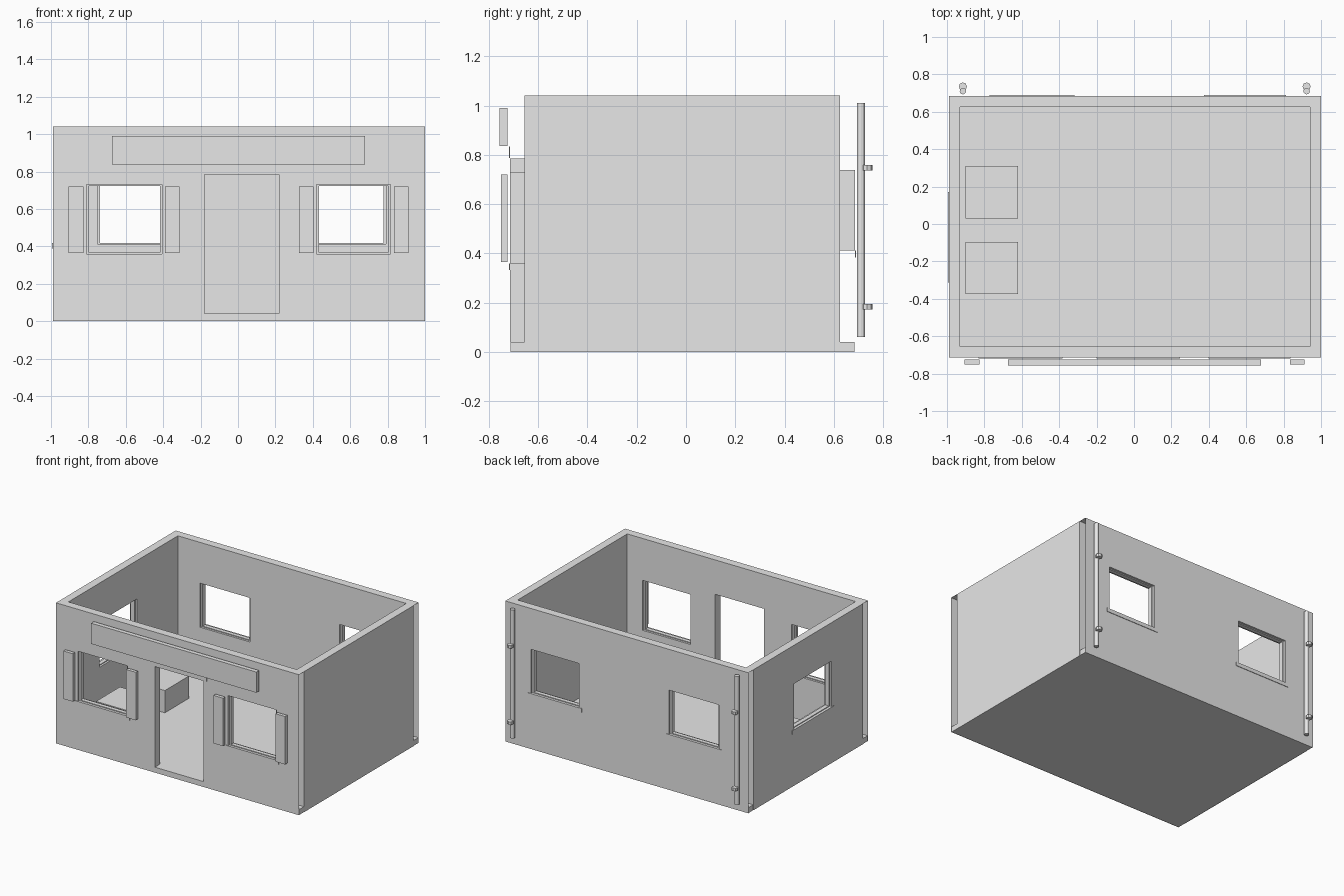
import bpy, bmesh
from mathutils import Vector

default = bpy.data.objects.get("Cube")
if default:
    bpy.data.objects.remove(default, do_unlink=True)

grey = bpy.data.materials.new("plain_grey")
grey.use_nodes = True
colour = (0.8, 0.8, 0.8, 1)
grey.diffuse_color = colour
grey.node_tree.nodes["Principled BSDF"].inputs["Base Color"].default_value = colour


def finish(name, bm):
    mesh = bpy.data.meshes.new(name)
    bm.to_mesh(mesh)
    bm.free()
    mesh.materials.append(grey)
    obj = bpy.data.objects.new(name, mesh)
    bpy.context.collection.objects.link(obj)
    return obj


def box(name, xs, ys, zs):
    """Box from its ranges along each axis."""
    bm = bmesh.new()
    bmesh.ops.create_cube(bm, size=1)
    for v in bm.verts:
        v.co = Vector([(r[0] + r[1]) / 2 + c * (r[1] - r[0]) for c, r in zip(v.co, (xs, ys, zs))])
    return finish(name, bm)


def cylinder(name, x, y, zs, radius, sides):
    bm = bmesh.new()
    bmesh.ops.create_cone(bm, cap_ends=True, segments=sides, radius1=radius,
                          radius2=radius, depth=zs[1] - zs[0])
    bmesh.ops.translate(bm, verts=bm.verts, vec=(x, y, sum(zs) / 2))
    return finish(name, bm)


def wall(name, xs, ys, openings, axis):
    """Wall running along axis, cut by openings, with open ends and bottom."""
    obj = box(name, xs, ys, (0, HEIGHT))
    for span, zs in openings:
        ranges = [(xs[0] - 0.1, xs[1] + 0.1), (ys[0] - 0.1, ys[1] + 0.1), zs]
        ranges[axis] = span
        cutter = box("opening_cutter", *ranges)
        cutter.hide_render = True
        mod = obj.modifiers.new("opening", "BOOLEAN")
        mod.operation, mod.solver, mod.object = "DIFFERENCE", "EXACT", cutter
        bpy.context.view_layer.objects.active = obj
        bpy.ops.object.modifier_apply(modifier=mod.name)
        bpy.data.objects.remove(cutter, do_unlink=True)
    ends = (xs, ys)[axis]
    bm = bmesh.new()
    bm.from_mesh(obj.data)
    gone = []
    for f in bm.faces:
        c = f.calc_center_median()
        at_end = abs(f.normal[axis]) > 0.9 and min(abs(c[axis] - e) for e in ends) < 0.001
        if at_end or (f.normal.z < -0.9 and c.z < 0.001):
            gone.append(f)
    bmesh.ops.delete(bm, geom=gone, context="FACES")
    bm.to_mesh(obj.data)
    bm.free()


def window(name, span, zs, depth, axis, outside):
    """Thin lining frame inside an opening and a flush sill under it."""
    def part(label, along, across, up):
        pair = (along, across) if axis == 0 else (across, along)
        box(name + label, *pair, up)
    (a, b), (low, high) = span, zs
    mid = sum(depth) / 2
    inner = (mid - 0.015, mid + 0.015)
    part("_jamb_a", (a, a + 0.013), inner, zs)
    part("_jamb_b", (b - 0.013, b), inner, zs)
    part("_frame_bottom", (a, b), inner, (low, low + 0.006))
    part("_frame_top", (a, b), inner, (high - 0.006, high))
    face = depth[0] if outside < 0 else depth[1]
    part("_sill", (a - 0.022, b + 0.022), sorted((face, face + outside * 0.004)),
         (low - 0.028, low))


HEIGHT = 1.04
LEFT, RIGHT, FRONT, BACK, THICK = -0.99, 1.0, -0.715, 0.685, 0.06
front_y, back_y = (FRONT, FRONT + THICK), (BACK - THICK, BACK)
side_y = (front_y[1], back_y[0])
low_x = (LEFT, LEFT + THICK)

# Floor and shell
box("floor", (LEFT + 0.002, RIGHT - 0.002), (FRONT + 0.002, BACK - 0.002), (0, 0.04))
front_z, back_z = (0.36, 0.73), (0.412, 0.738)
front_windows = [((-0.81, -0.405), front_z), ((0.42, 0.815), front_z)]
back_windows = [((-0.75, -0.34), back_z), ((0.395, 0.79), back_z)]
side_windows = [((-0.29, 0.15), (0.417, 0.755))]
door = ((-0.18, 0.22), (0.04, 0.785))
wall("front_wall", (LEFT, RIGHT), front_y, front_windows + [door], 0)
wall("back_wall", (LEFT, RIGHT), back_y, back_windows, 0)
wall("window_side_wall", low_x, side_y, side_windows, 1)
wall("plain_side_wall", (RIGHT - THICK, RIGHT), side_y, [], 1)

# Window frames and sills
for group, windows, depth, axis, outside in (("front_window", front_windows, front_y, 0, -1),
                                             ("back_window", back_windows, back_y, 0, 1),
                                             ("side_window", side_windows, low_x, 1, -1)):
    for span, zs in windows:
        window(group, span, zs, depth, axis, outside)

# Shutters, door lintel and blank sign board
for x in (-0.905, -0.39, 0.325, 0.833):
    box("shutter", (x, x + 0.078), (-0.75, -0.725), (0.365, 0.72))
box("door_lintel", (-0.2, 0.245), (FRONT - 0.004, FRONT), (0.787, 0.835))
box("sign_board", (-0.673, 0.68), (-0.757, -0.725), (0.837, 0.99))

# Crates inside
for y in (-0.375, 0.03):
    box("crate", (-0.9, -0.62), (y, y + 0.28), (0.04, 0.205))

# Drain pipes with brackets
for x in (-0.915, 0.923):
    cylinder("drain_pipe", x, 0.71, (0.06, 1.01), 0.017, 12)
    for z in (0.183, 0.748):
        cylinder("pipe_bracket", x, 0.735, (z - 0.011, z + 0.011), 0.022, 8)
